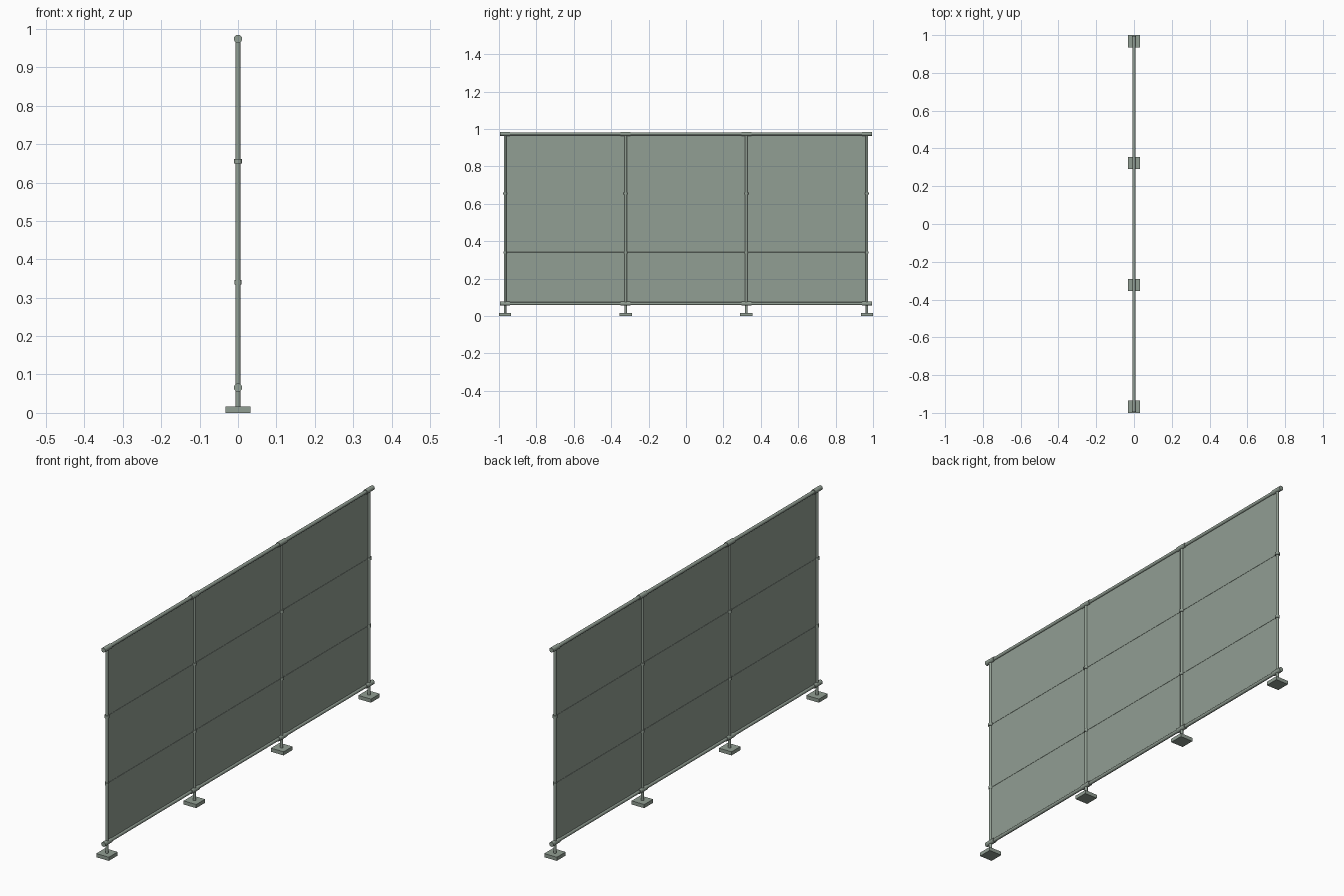
import bpy
import math

if "Cube" in bpy.data.objects:
    bpy.data.objects.remove(bpy.data.objects["Cube"])

metal = bpy.data.materials.new("galvanised grey green")
metal.diffuse_color = (0.285, 0.342, 0.292, 1)
metal.use_nodes = True
metal.node_tree.nodes["Principled BSDF"].inputs["Base Color"].default_value = metal.diffuse_color

POSTS = (-0.9675, -0.3225, 0.3225, 0.9675)
TOP, BOTTOM = 0.974, 0.066


def finish(name, smooth=True):
    ob = bpy.context.object
    ob.name = name
    ob.data.materials.append(metal)
    if smooth:
        bpy.ops.object.shade_smooth_by_angle(angle=math.radians(40))
    return ob


def tube(name, y, z, radius, length, along_y=False, sides=16):
    rot = (math.pi / 2, 0, 0) if along_y else (0, 0, 0)
    bpy.ops.mesh.primitive_cylinder_add(vertices=sides, radius=radius, depth=length,
                                        location=(0, y, z), rotation=rot)
    return finish(name)


for i, y in enumerate(POSTS, 1):
    # square foot plate
    bpy.ops.mesh.primitive_cube_add(size=1, location=(0, y, 0.0085))
    bpy.context.object.scale = (0.065, 0.065, 0.017)
    finish(f"foot_plate_{i}", False)
    # upright post
    tube(f"post_{i}", y, (0.015 + TOP) / 2, 0.0067, TOP - 0.015)
    # sleeves joining the rails to the post
    for label, z in (("top", TOP), ("bottom", BOTTOM)):
        tube(f"{label}_sleeve_{i}", y, z, 0.0108, 0.054, True)
    # collars holding the tension wires
    for label, z, r in (("lower", 0.34, 0.0095), ("upper", 0.655, 0.0108)):
        tube(f"{label}_collar_{i}", y, z, r, 0.012)

# horizontal rails and thin tension wires
span = POSTS[-1] - POSTS[0]
tube("top_rail", 0, TOP, 0.0078, span + 0.03, True)
tube("bottom_rail", 0, BOTTOM, 0.0078, span + 0.03, True)
for label, z in (("lower", 0.34), ("upper", 0.655)):
    tube(f"{label}_wire", 0, z, 0.0012, span, True, 8)

# fence sheet in each bay
for i, (a, b) in enumerate(zip(POSTS, POSTS[1:]), 1):
    mesh = bpy.data.meshes.new(f"fence_panel_{i}")
    mesh.from_pydata([(0, a, BOTTOM), (0, b, BOTTOM), (0, b, TOP), (0, a, TOP)],
                     [], [(0, 1, 2, 3)])
    mesh.materials.append(metal)
    panel = bpy.data.objects.new(f"fence_panel_{i}", mesh)
    bpy.context.collection.objects.link(panel)
